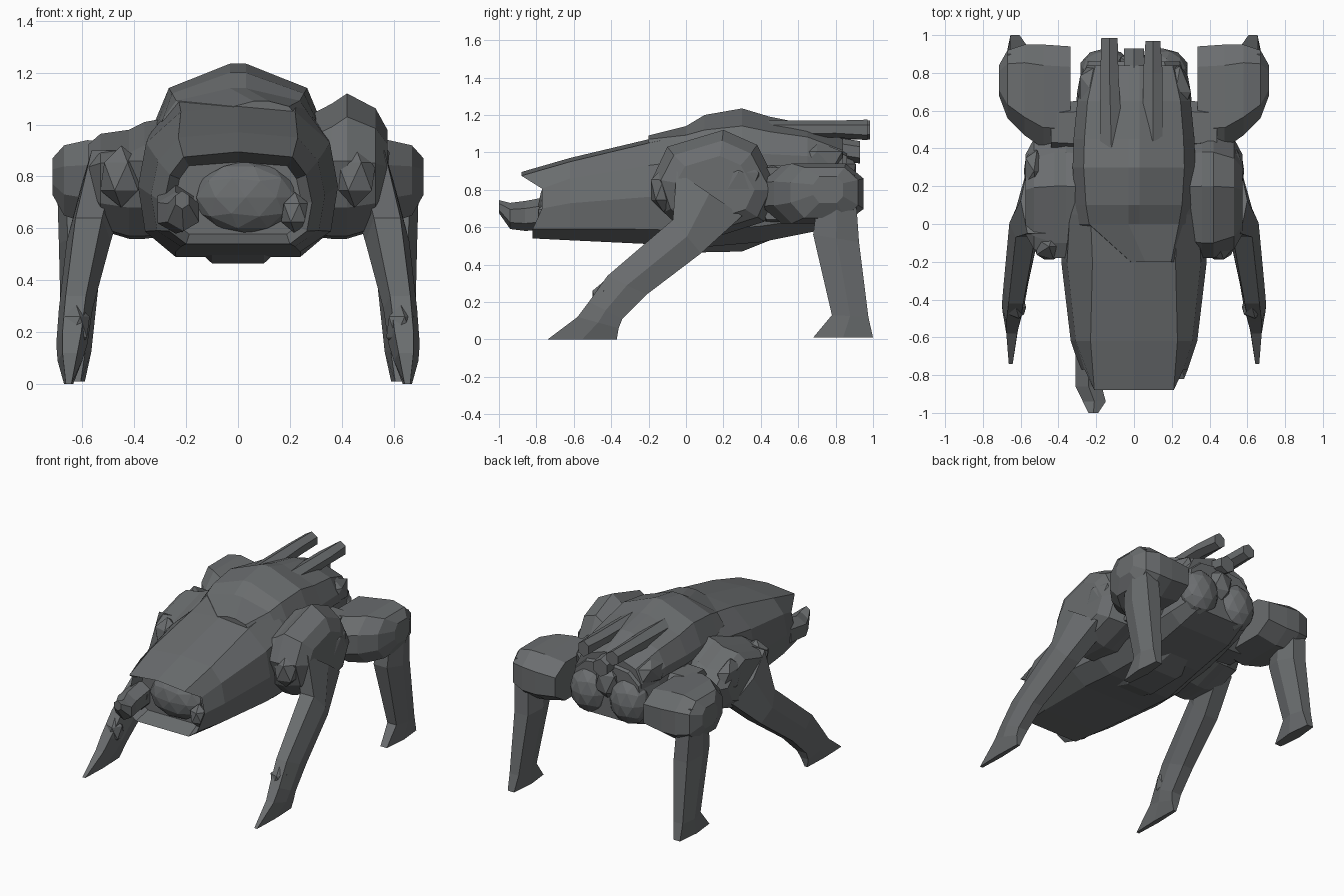
import bpy, bmesh, math
from mathutils import Vector

if "Cube" in bpy.data.objects:
    bpy.data.objects.remove(bpy.data.objects["Cube"])

grey = bpy.data.materials.new("dark steel grey")
grey.diffuse_color = (0.145, 0.153, 0.158, 1)
grey.use_nodes = True
grey.node_tree.nodes["Principled BSDF"].inputs["Base Color"].default_value = grey.diffuse_color


def finish(name, bm):
    bmesh.ops.recalc_face_normals(bm, faces=bm.faces)
    me = bpy.data.meshes.new(name)
    bm.to_mesh(me)
    bm.free()
    me.materials.append(grey)
    ob = bpy.data.objects.new(name, me)
    bpy.context.collection.objects.link(ob)
    return ob


def loft(rings):
    """Skin a list of equal-length closed rings and cap both ends."""
    bm = bmesh.new()
    vs = [[bm.verts.new(p) for p in r] for r in rings]
    n = len(vs[0])
    for a, b in zip(vs, vs[1:]):
        for i in range(n):
            bm.faces.new((a[i], a[(i + 1) % n], b[(i + 1) % n], b[i]))
    cap = bm.faces.new(vs[0])
    bm.faces.new(vs[-1])
    return bm, cap


def hull_ring(y, w, zb, zt, bw, tw):
    h = zt - zb
    half = [(bw, zb), (w * .93, zb + .14 * h), (w, zb + .45 * h),
            (w * .92, zb + .75 * h), (tw, zt - .02)]
    pts = half + [(0, zt)] + [(-x, z) for x, z in reversed(half)]
    return [Vector((x, y, z)) for x, z in pts]


# main hull, with overhanging hood and a recessed mouth
rings = [hull_ring(*s) for s in (
    (-.80, .285, .54, .895, .20, .21), (-.62, .335, .53, .97, .22, .23),
    (-.20, .385, .51, 1.07, .24, .22), (.05, .37, .49, 1.12, .24, .23),
    (.40, .335, .52, 1.13, .20, .23), (.70, .30, .58, 1.08, .20, .20),
    (.86, .26, .64, 1.00, .18, .16))]
for p in rings[0]:
    p.y = -.88 if p.z > .85 else (-.77 if p.z > .66 else -.82)
bm, cap = loft(rings)
bm.normal_update()
bmesh.ops.inset_region(bm, faces=[cap], thickness=.04)
for v in cap.verts:
    v.co.y = -.71
finish("hull", bm)


def lump(name, loc, size, sub=1):
    bm = bmesh.new()
    bmesh.ops.create_icosphere(bm, subdivisions=sub, radius=1)
    for v in bm.verts:
        v.co = Vector(a * b for a, b in zip(v.co, size)) + Vector(loc)
    return finish(name, bm)


# sensor dome in the mouth
lump("sensor_dome", (.03, -.70, .72), (.20, .09, .14), 2)
for s in (-1, 1):
    lump("cheek_block", (s * .22, -.74, .66), (.06, .06, .08))

# raised back plate: a shallow ridge, its front corner offset to the right
deck = []
for y, c, w, z, peak in ((-.20, .09, .13, 1.04, 1.09), (0, 0, .29, 1.02, 1.14),
                         (.10, 0, .31, 1.0, 1.20), (.30, 0, .325, 1.0, 1.235),
                         (.45, 0, .32, .99, 1.19), (.65, 0, .30, .98, 1.15),
                         (.84, 0, .25, .92, 1.07)):
    m = z + (peak - z) * .6
    deck.append([(c + x, y, h) for x, h in (
        (-w, z - .06), (-w, z), (-w * .82, m), (-.03, peak), (.03, peak),
        (w * .82, m), (w, z), (w, z - .06))])
finish("back_plate", loft(deck)[0])

# belly keel
finish("belly_keel", loft([[(-w, y, .56), (-w * .5, y, z), (w * .5, y, z), (w, y, .56)]
                           for y, w, z in ((-.12, .2, .52), (.06, .2, .465),
                                           (.30, .2, .47), (.45, .14, .53))])[0])


def tube(name, stations, sides=6):
    """Stations are (x, y, z, rx, rz), running along y."""
    rs = [[(x + rx * math.cos(t), y, z + rz * math.sin(t))
           for t in (math.tau * (i + .5) / sides for i in range(sides))]
          for x, y, z, rx, rz in stations]
    finish(name, loft(rs)[0])


# rear top barrels and spine, and the nose gun
tube("right_barrel", [(.10, .40, 1.12, .06, .05), (.10, .80, 1.125, .06, .045),
                      (.10, .97, 1.12, .045, .055)])
tube("left_barrel", [(-.12, .40, 1.11, .07, .06), (-.13, .80, 1.12, .055, .05),
                     (-.13, .985, 1.12, .05, .05)])
tube("tail_spine", [(0, .55, 1.06, .07, .06), (0, .93, 1.0, .06, .06)])
tube("nose_gun", [(-.24, -.70, .68, .08, .09), (-.24, -.86, .66, .08, .08),
                  (-.21, -.94, .66, .07, .07), (-.215, -1.0, .71, .03, .035)])

# rear machinery
for s in (-1, 1):
    lump("rear_engine", (s * .15, .82, .78), (.14, .11, .16), 2)
    lump("rear_vent", (s * .22, .70, .96), (.09, .16, .10))
    lump("side_block", (s * .30, .46, .78), (.10, .14, .16))
lump("rear_core", (0, .84, .88), (.10, .08, .13))


def limb_ring(front, back, x0, x1, s):
    """Six-sided ring between a front and a back edge point (y, z)."""
    m = ((front[0] + back[0]) / 2, (front[1] + back[1]) / 2)
    d = (x1 - x0) * .2
    return [(s * x, y, z) for x, (y, z) in (
        (x0 + d, front), (x1 - d, front), (x1, m), (x1 - d, back), (x0 + d, back), (x0, m))]


def oct_ring(x, y0, y1, z0, z1, s):
    cy, cz, ry, rz = (y0 + y1) / 2, (z0 + z1) / 2, (y1 - y0) / 2, (z1 - z0) / 2
    return [(s * x, cy + ry * a, cz + rz * b) for a, b in (
        (1, .5), (.6, 1), (-.6, 1), (-1, .4), (-1, -.4), (-.6, -1), (.6, -1), (1, -.5))]


hip = ((-.18, .86), (-.12, .68), (0, .57), (.2, .56), (.42, .63),
       (.50, .80), (.38, .96), (.20, 1.04), (-.10, .95))
for s, side in ((1, "right"), (-1, "left")):
    up = .08 if s > 0 else -.06
    # front hip housing, taller on the right
    rs = []
    for x, k, dz in ((.26, .95, 0), (.36, 1, .5), (.42, 1, 1), (.53, .86, .7), (.575, .62, .4)):
        rs.append([(s * x, .15 + (y - .15) * k,
                    .80 + (z - .80) * k + (up * dz if z > .9 else 0)) for y, z in hip])
    finish(side + "_front_hip", loft(rs)[0])
    lump(side + "_hip_joint", (s * .53, .28, .84), (.06, .13, .12))
    lump(side + "_hip_pod", (s * .45, -.12, .80), (.09, .08, .12))

    # front leg with pointed toe
    finish(side + "_front_leg", loft([limb_ring(*r, s) for r in (
        ((-.05, .90), (.30, .66), .42, .60), ((-.07, .64), (.08, .46), .49, .66),
        ((-.42, .34), (-.21, .24), .56, .69), ((-.52, .20), (-.34, .11), .58, .70),
        ((-.58, .12), (-.36, .06), .60, .695), ((-.74, .0), (-.37, .0), .635, .67))])[0])
    lump(side + "_ankle", (s * .625, -.44, .22), (.06, .07, .09))

    # rear pod and its strut to the hull
    finish(side + "_rear_pod", loft([oct_ring(*r, s) for r in (
        (.335, .40, .94, .65, .91), (.48, .40, .95, .62, .93), (.58, .47, .95, .62, .94),
        (.67, .56, .92, .65, .92), (.715, .68, .84, .73, .87))])[0])
    finish(side + "_rear_strut", loft([oct_ring(*r, s) for r in (
        (.20, .36, .66, .62, .92), (.44, .38, .64, .64, .92))])[0])

    # rear leg with flared foot
    finish(side + "_rear_leg", loft([limb_ring(*r, s) for r in (
        ((.72, .88), (.90, .88), .54, .70), ((.68, .56), (.925, .52), .52, .69),
        ((.78, .13), (.975, .12), .565, .68), ((.68, .01), (1.0, .01), .59, .67))])[0])
